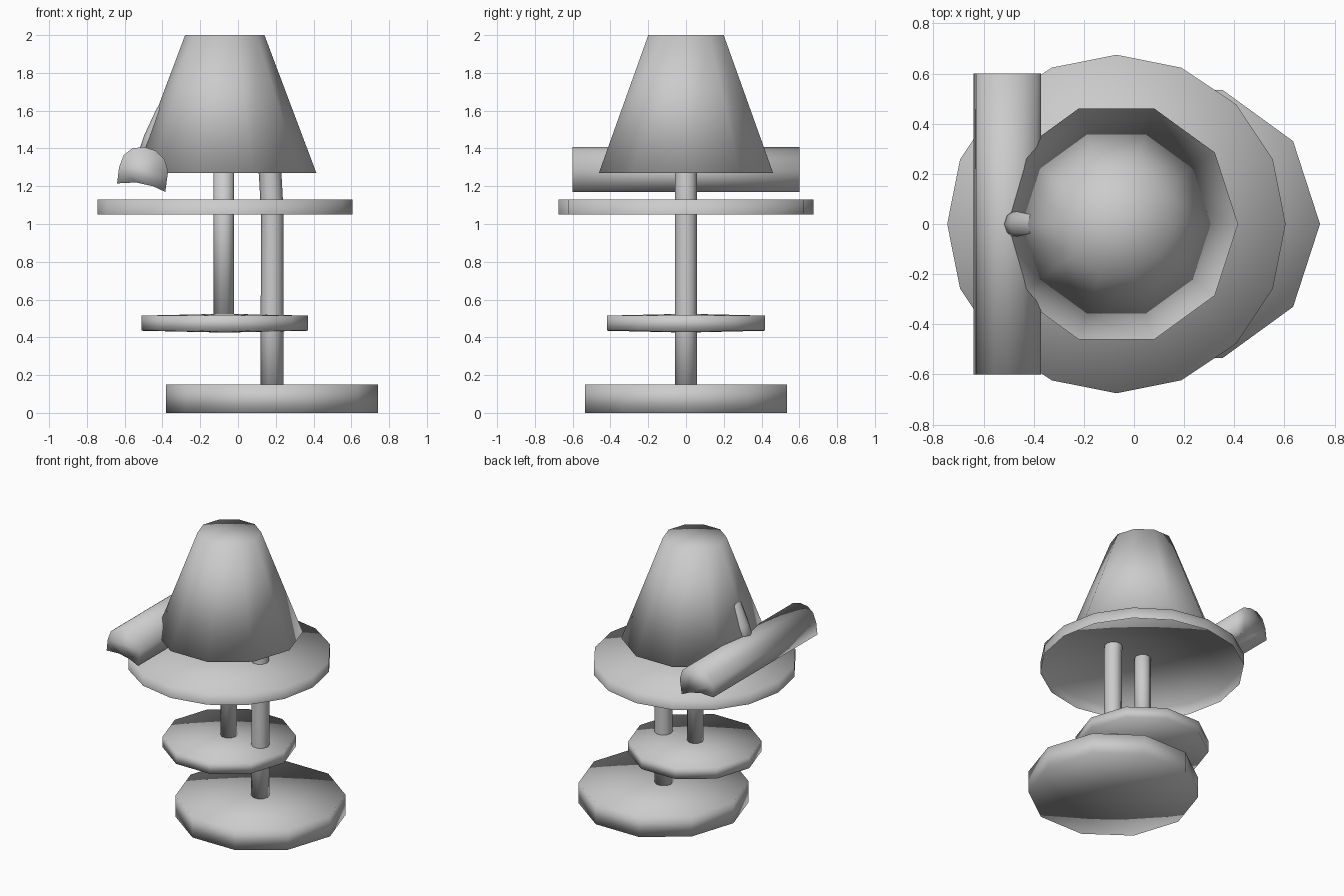
import bpy, bmesh, math
from mathutils import Matrix

if "Cube" in bpy.data.objects:
    bpy.data.objects.remove(bpy.data.objects["Cube"])


def finish(name, bm):
    bmesh.ops.recalc_face_normals(bm, faces=bm.faces[:])
    for f in bm.faces:
        f.smooth = True
    me = bpy.data.meshes.new(name)
    bm.to_mesh(me)
    bm.free()
    ob = bpy.data.objects.new(name, me)
    bpy.context.collection.objects.link(ob)
    return ob


def turned(name, x, z0, z1, r0, r1, sides=10, bulge=0.0, open_bottom=False):
    """Smooth round part with fan caps and one corner on +x."""
    bm = bmesh.new()
    rings = [[bm.verts.new((x + r * math.cos(a), r * math.sin(a), z))
              for a in (2 * math.pi * i / sides for i in range(sides))]
             for z, r in ((z0, r0), (z1, r1))]
    caps = [(rings[1], z1 + bulge)]
    if not open_bottom:
        caps.append((rings[0], z0 - bulge))
    centres = [(ring, bm.verts.new((x, 0, z))) for ring, z in caps]
    for i in range(sides):
        j = (i + 1) % sides
        bm.faces.new((rings[0][i], rings[0][j], rings[1][j], rings[1][i]))
        for ring, c in centres:
            bm.faces.new((ring[i], ring[j], c))
    ob = finish(name, bm)
    if open_bottom:  # keep the open shell facing outward
        me = ob.data
        if max(me.polygons, key=lambda p: p.center.z).normal.z < 0:
            me.flip_normals()
    return ob


# First lamp: base, stem and tapered shade
turned("upper_base", -0.07, 0.435, 0.515, 0.44, 0.44, bulge=0.01)
turned("upper_stem", -0.075, 0.47, 1.4, 0.055, 0.055)
turned("lamp_shade", -0.07, 1.27, 2.0, 0.485, 0.21)

# Round table top, hollow underneath
turned("table_top", -0.07, 1.05, 1.13, 0.675, 0.675, sides=16, open_bottom=True)

# Second lamp: wide base
turned("lower_base", 0.18, 0.0, 0.15, 0.562, 0.562)

# Curved neck rising from the base and arching over inside the shade
path = [(0.18, 0.1), (0.18, 0.5), (0.182, 1.05), (0.17, 1.27), (0.12, 1.5),
        (0.0, 1.65), (-0.14, 1.7), (-0.28, 1.67), (-0.38, 1.58),
        (-0.44, 1.45), (-0.48, 1.33)]
bm = bmesh.new()
sides, rad, rings = 10, 0.06, []
for k, (x, z) in enumerate(path):
    a, b = path[max(k - 1, 0)], path[min(k + 1, len(path) - 1)]
    dx, dz = b[0] - a[0], b[1] - a[1]
    n = math.hypot(dx, dz)
    nx, nz = dz / n, -dx / n
    rings.append([bm.verts.new((x + nx * rad * math.cos(t), rad * math.sin(t),
                                z + nz * rad * math.cos(t)))
                  for t in (2 * math.pi * i / sides for i in range(sides))])
for p, q in zip(rings, rings[1:]):
    for i in range(sides):
        j = (i + 1) % sides
        bm.faces.new((p[i], p[j], q[j], q[i]))
bm.faces.new(rings[0])
bm.faces.new(rings[-1])
finish("curved_neck", bm)

# Long half-round lamp head lying along y
section = [(-0.64, 1.215), (-0.63, 1.30), (-0.605, 1.365), (-0.56, 1.40),
           (-0.50, 1.408), (-0.44, 1.39), (-0.39, 1.345), (-0.37, 1.28),
           (-0.385, 1.17), (-0.45, 1.20), (-0.54, 1.22)]
bm = bmesh.new()
ends = [[bm.verts.new((x, y, z)) for x, z in section] for y in (-0.6, 0.6)]
for i in range(len(section)):
    j = (i + 1) % len(section)
    bm.faces.new((ends[0][i], ends[0][j], ends[1][j], ends[1][i]))
for e in ends:
    bm.faces.new(e)
finish("lamp_head", bm)
